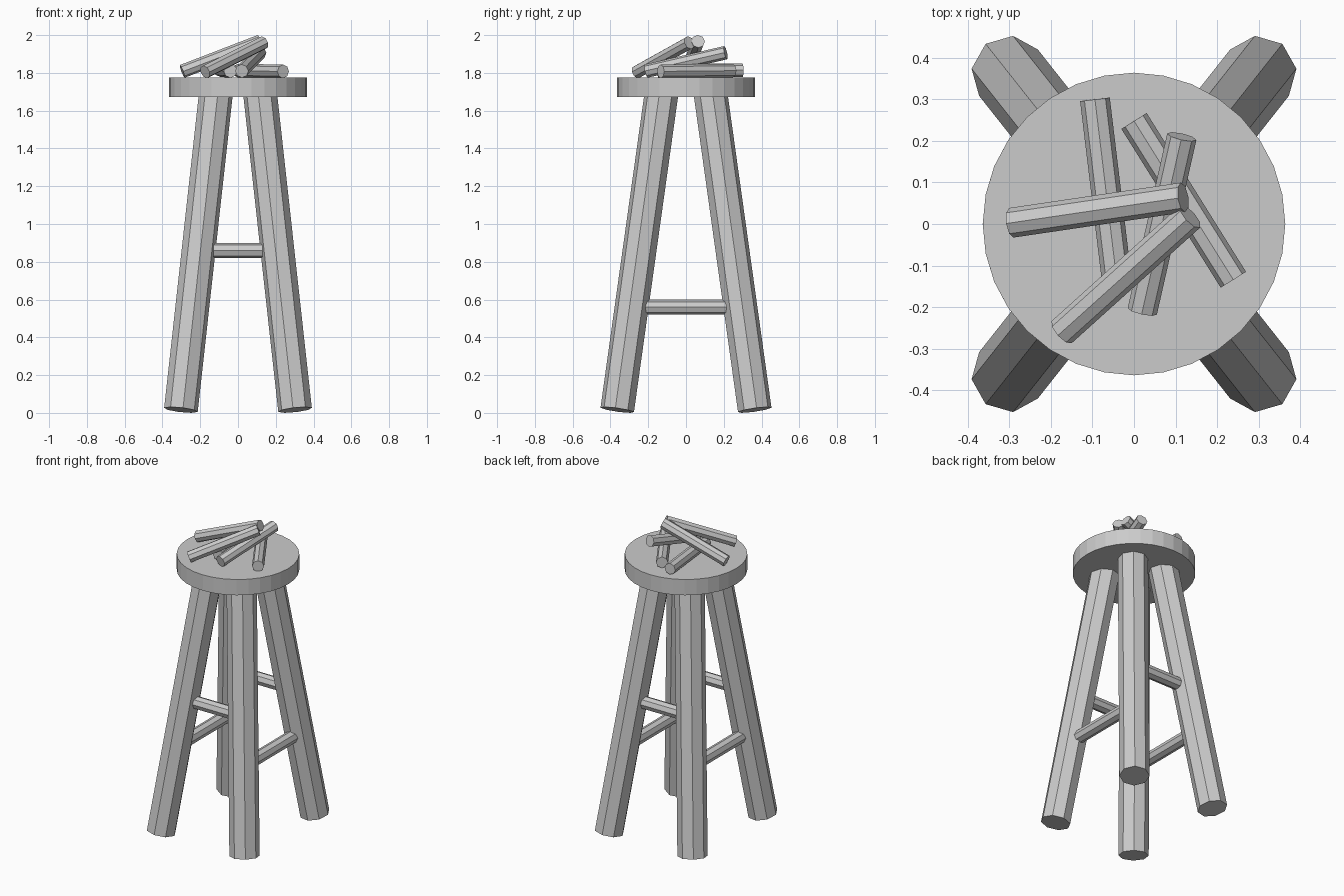
import bpy
from math import atan2, acos
from mathutils import Vector

if "Cube" in bpy.data.objects:
    bpy.data.objects.remove(bpy.data.objects["Cube"])


def rod(name, start, end, radius, sides=8):
    """Flat-sided cylinder between two points, one edge facing the lean."""
    a, b = Vector(start), Vector(end)
    d = b - a
    tilt, heading = acos(d.z / d.length), atan2(d.y, d.x)
    bpy.ops.mesh.primitive_cylinder_add(
        vertices=sides, radius=radius, depth=d.length,
        location=(a + b) / 2, rotation=(0, tilt, heading))
    bpy.context.object.name = name


# Round seat
rod("seat", (0, 0, 1.672), (0, 0, 1.775), 0.364, 32)

# Four splayed legs
for yn, sy in (("front", -1), ("back", 1)):
    for xn, sx in (("left", -1), ("right", 1)):
        rod(f"{yn}_{xn}_leg", (sx * 0.302, sy * 0.364, 0.016),
            (sx * 0.117, sy * 0.13, 1.69), 0.09)

# Rungs: high pair front and back, low pair on the sides
for name, s in (("front", -1), ("back", 1)):
    rod(f"{name}_rung", (-0.13, s * 0.245, 0.86), (0.13, s * 0.245, 0.86), 0.04)
for name, s in (("left", -1), ("right", 1)):
    rod(f"{name}_rung", (s * 0.243, -0.215, 0.56), (s * 0.243, 0.215, 0.56), 0.04)

# Loose pile of sticks on the seat
sticks = [
    ((-0.094, 0.30, 1.815), (-0.04, -0.147, 1.81)),
    ((0.0, 0.248, 1.812), (0.239, -0.134, 1.808)),
    ((0.02, -0.21, 1.81), (0.115, 0.21, 1.907)),
    ((-0.295, 0.003, 1.808), (0.118, 0.064, 1.967)),
    ((-0.174, -0.26, 1.805), (0.135, 0.018, 1.96)),
]
for i, (a, b) in enumerate(sticks, 1):
    rod(f"stick_{i}", a, b, 0.036)
